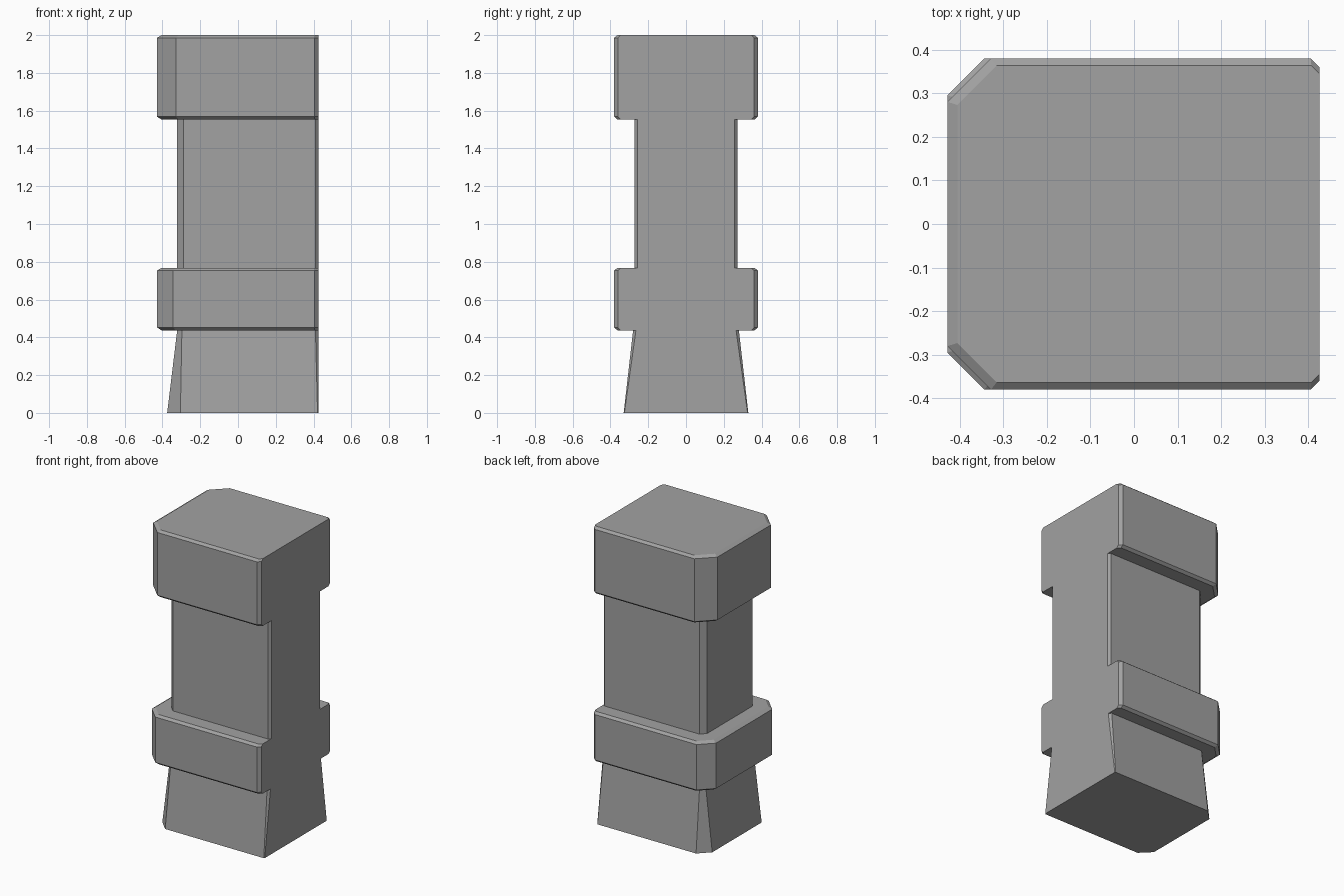
import bpy
import bmesh

default = bpy.data.objects.get("Cube")
if default:
    bpy.data.objects.remove(default, do_unlink=True)

# Plain stone material
stone = bpy.data.materials.new("grey_stone")
stone.use_nodes = True
colour = (0.36, 0.36, 0.36, 1)
stone.diffuse_color = colour
stone.node_tree.nodes["Principled BSDF"].inputs["Base Color"].default_value = colour

WALL_X = 0.425  # flat side that sits against a wall


def add_ring(bm, z, left, depth, big, small):
    """Half-octagon outline: big chamfers on the free corners, small at the wall."""
    half = [(WALL_X, depth - small), (WALL_X - small, depth),
            (left + big, depth), (left, depth - big)]
    outline = half + [(x, -y) for x, y in reversed(half)]
    return [bm.verts.new((x, y, z)) for x, y in outline]


def band(bottom, top, big):
    """Projecting band with bevelled upper and lower rims."""
    rim = (-0.405, 0.363, big - 0.01, 0.018)
    side = (-0.428, 0.38, big, 0.02)
    return [(bottom, *rim), (bottom + 0.015, *side),
            (top - 0.014, *side), (top, *rim)]


# Sections from the ground up: flared foot, lower band, shaft, head
shaft = (-0.322, 0.272, 0.033, 0.015)
sections = [(0, -0.375, 0.33, 0.07, 0.004), (0.437, -0.322, 0.28, 0.025, 0.015)]
sections += band(0.437, 0.768, 0.085)
sections += [(0.768, *shaft), (1.553, *shaft)]
sections += band(1.553, 2.0, 0.1)

# Skin the sections, then close the wall side, underside and top
bm = bmesh.new()
rings = [add_ring(bm, *s) for s in sections]
for low, high in zip(rings, rings[1:]):
    for i in range(len(low) - 1):
        bm.faces.new((low[i], low[i + 1], high[i + 1], high[i]))
bm.faces.new([r[0] for r in rings] + [r[-1] for r in reversed(rings)])
bm.faces.new(list(reversed(rings[0])))
bm.faces.new(rings[-1])
bmesh.ops.recalc_face_normals(bm, faces=bm.faces)

mesh = bpy.data.meshes.new("wall_pillar")
bm.to_mesh(mesh)
bm.free()
mesh.materials.append(stone)
pillar = bpy.data.objects.new("wall_pillar", mesh)
bpy.context.collection.objects.link(pillar)
